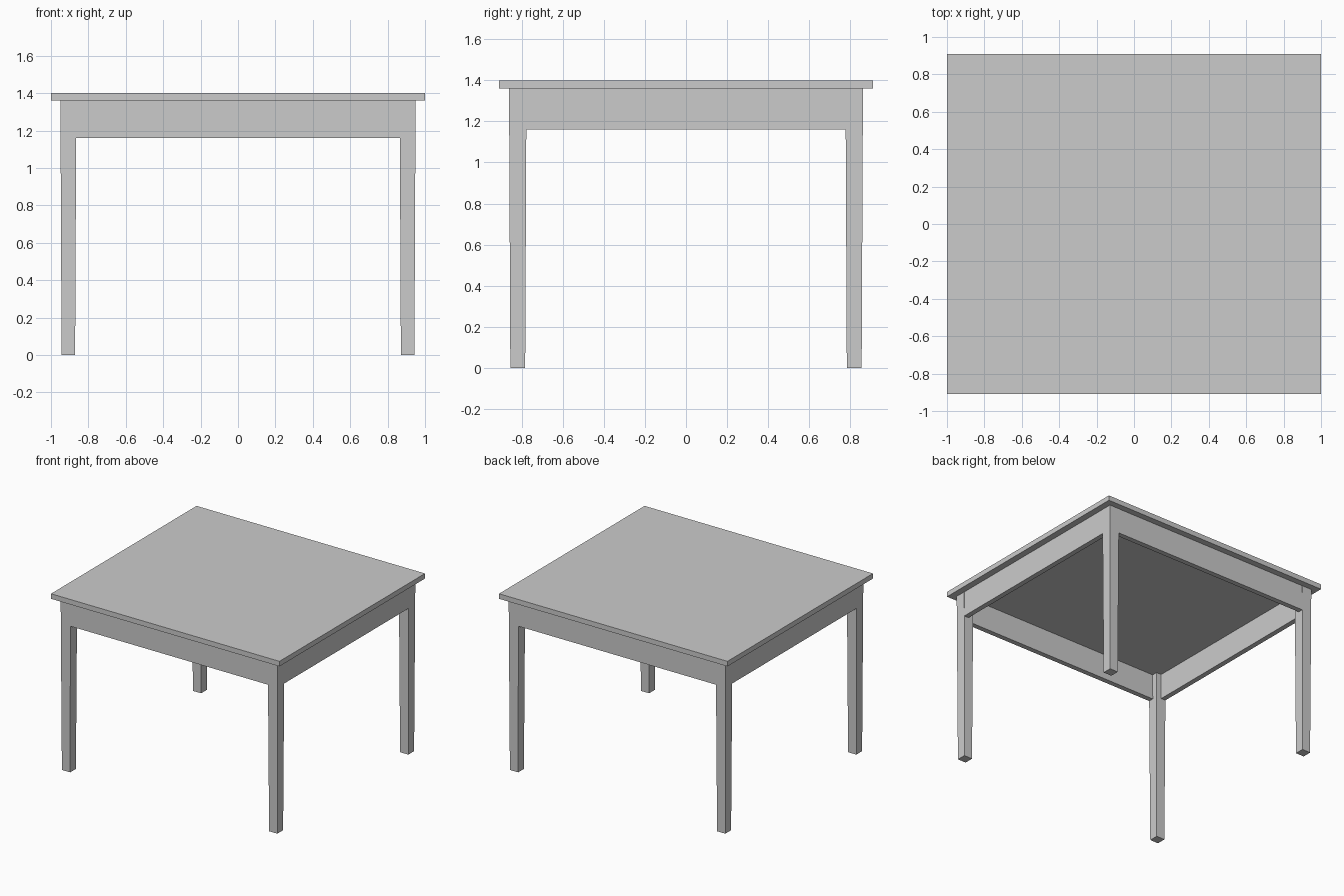
import bpy
import bmesh

default = bpy.data.objects.get("Cube")
if default:
    bpy.data.objects.remove(default, do_unlink=True)

# Single plain grey finish
grey = bpy.data.materials.new("light_grey")
grey.use_nodes = True
colour = (0.6, 0.6, 0.6, 1)
grey.diffuse_color = colour
grey.node_tree.nodes["Principled BSDF"].inputs["Base Color"].default_value = colour


def block(name, centre, size, foot_scale=1.0):
    """Box whose lower face can be narrowed to make a taper."""
    bm = bmesh.new()
    bmesh.ops.create_cube(bm, size=1)
    for v in bm.verts:
        scale = foot_scale if v.co.z < 0 else 1.0
        v.co.x *= size[0] * scale
        v.co.y *= size[1] * scale
        v.co.z *= size[2]
    mesh = bpy.data.meshes.new(name)
    bm.to_mesh(mesh)
    bm.free()
    mesh.materials.append(grey)
    obj = bpy.data.objects.new(name, mesh)
    obj.location = centre
    bpy.context.collection.objects.link(obj)
    return obj


LEG_X, LEG_Y = 0.907, 0.819      # leg centres
LEG_W = 0.085
UNDERSIDE = 1.36
APRON_H, APRON_T = 0.2, 0.04
RECESS = 0.001                   # apron sits just behind the leg faces

# Table top
block("table_top", (0, 0, 1.38), (2, 1.82, 0.04))

# Tapered legs
for sy, depth in ((-1, "front"), (1, "back")):
    for sx, side in ((-1, "right"), (1, "left")):
        block(f"{depth}_{side}_leg", (sx * LEG_X, sy * LEG_Y, UNDERSIDE / 2),
              (LEG_W, LEG_W, UNDERSIDE), 0.85)

# Aprons between the legs
apron_z = UNDERSIDE - APRON_H / 2
offset = LEG_W / 2 - RECESS - APRON_T / 2
for s, end, side in ((-1, "front", "right"), (1, "back", "left")):
    block(f"{end}_apron", (0, s * (LEG_Y + offset), apron_z),
          (2 * LEG_X - LEG_W + 0.01, APRON_T, APRON_H))
    block(f"{side}_apron", (s * (LEG_X + offset), 0, apron_z),
          (APRON_T, 2 * LEG_Y - LEG_W + 0.01, APRON_H))
